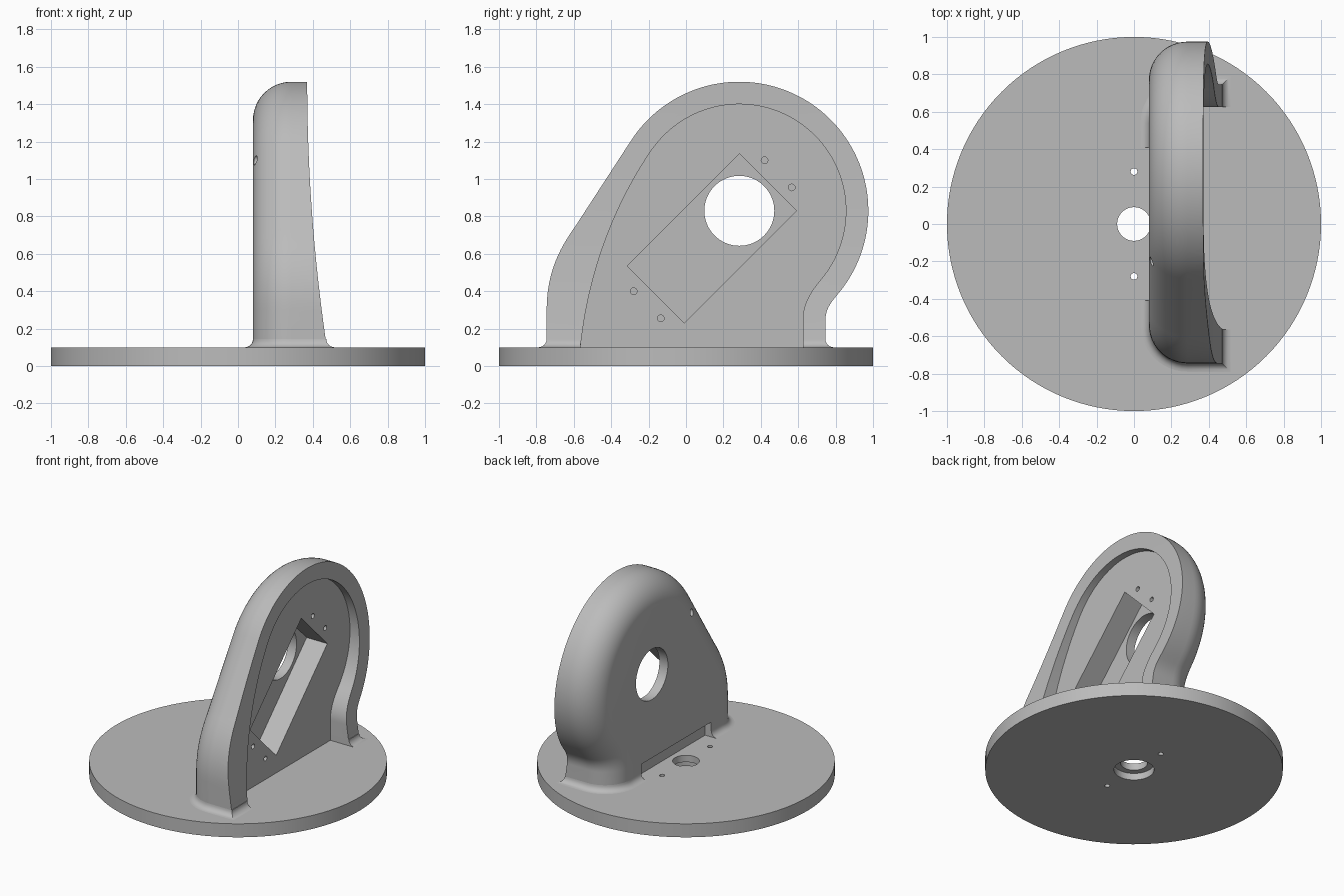
import bpy, bmesh
from math import sin, cos, radians, pi
from mathutils import Vector

cube = bpy.data.objects.get("Cube")
if cube:
    bpy.data.objects.remove(cube, do_unlink=True)

grey = bpy.data.materials.new("plain grey")
grey.use_nodes = True
COLOUR = (0.5, 0.5, 0.5, 1)
grey.diffuse_color = COLOUR
grey.node_tree.nodes["Principled BSDF"].inputs["Base Color"].default_value = COLOUR


def loft(name, rings):
    """Closed solid through a list of equal-length rings."""
    bm = bmesh.new()
    rows = [[bm.verts.new(p) for p in ring] for ring in rings]
    n = len(rows[0])
    for a, b in zip(rows, rows[1:]):
        for i in range(n):
            j = (i + 1) % n
            bm.faces.new((a[i], a[j], b[j], b[i]))
    bm.faces.new(rows[0])
    bm.faces.new(rows[-1])
    bmesh.ops.recalc_face_normals(bm, faces=bm.faces)
    mesh = bpy.data.meshes.new(name)
    bm.to_mesh(mesh)
    bm.free()
    mesh.materials.append(grey)
    obj = bpy.data.objects.new(name, mesh)
    bpy.context.collection.objects.link(obj)
    return obj


def prism(name, outline, x0, x1):
    return loft(name, [[(x, y, z) for y, z in outline] for x in (x0, x1)])


def circle(cy, cz, r, n=48):
    return [(cy + r * cos(2 * pi * i / n), cz + r * sin(2 * pi * i / n)) for i in range(n)]


def upright(name, x, y, r, z0, z1, n=48):
    return loft(name, [[(px, py, z) for px, py in circle(x, y, r, n)] for z in (z0, z1)])


def arc(r, start, end, n=72):
    steps = [radians(start + (end - start) * i / n) for i in range(n + 1)]
    return [(EYE[0] + r * cos(a), EYE[1] + r * sin(a)) for a in steps]


def bezier(a, b, c, d, n=16):
    a, b, c, d = map(Vector, (a, b, c, d))
    out = []
    for i in range(n + 1):
        t = i / n
        s = 1 - t
        out.append(tuple(a * s**3 + b * 3 * s * s * t + c * 3 * s * t * t + d * t**3))
    return out


def activate(obj):
    bpy.ops.object.select_all(action='DESELECT')
    obj.select_set(True)
    bpy.context.view_layer.objects.active = obj


def cut(obj, cutters):
    for cutter in cutters:
        activate(obj)
        mod = obj.modifiers.new("cut", 'BOOLEAN')
        mod.operation, mod.solver, mod.object = 'DIFFERENCE', 'EXACT', cutter
        bpy.ops.object.modifier_apply(modifier=mod.name)
        bpy.data.objects.remove(cutter, do_unlink=True)


def smooth(obj):
    activate(obj)
    bpy.ops.object.shade_smooth_by_angle(angle=radians(30))


# Round base with hub hole, counterbore underneath and two screw holes
base = upright("base_disc", 0, 0, 1, 0, 0.1, 128)
cut(base, [upright("hub_hole", 0, 0, 0.09, -0.1, 0.2),
           upright("counterbore", 0, 0, 0.135, -0.1, 0.05)]
    + [upright("screw_hole", 0, y, 0.018, -0.1, 0.2, 20) for y in (-0.28, 0.28)])
smooth(base)

# Outer and inner outlines of the upright housing (y, z)
EYE = (0.285, 0.83)
BOTTOM = 0.09
outer = ([(-0.745, BOTTOM)]
         + bezier((-0.745, 0.3), (-0.745, 0.52), (-0.66, 0.65), (-0.59, 0.75))
         + arc(0.69, 146.9, -41)
         + bezier((0.806, 0.377), (0.766, 0.331), (0.745, 0.295), (0.745, 0.24))[1:]
         + [(0.745, BOTTOM)])
inner = ([(-0.565, 0)]
         + bezier((-0.565, BOTTOM), (-0.53, 0.45), (-0.41, 0.82), (-0.188, 1.149), 28)
         + arc(0.57, 146, -40.4)[1:]
         + bezier((0.719, 0.46), (0.664, 0.395), (0.625, 0.33), (0.625, 0.25))[1:]
         + [(0.625, 0)])


def inset(points, d):
    out = []
    for i, p in enumerate(points):
        a, b = points[max(i - 1, 0)], points[min(i + 1, len(points) - 1)]
        t = (Vector(b) - Vector(a)).normalized()
        out.append((p[0] + t.y * d, p[1] - t.x * d))
    return out


# Housing body with a large rounded back edge
BACK, ROUND = 0.08, 0.205
rings = []
for i in range(13):
    a = radians(90 * i / 12)
    x = BACK + ROUND * (1 - cos(a))
    rings.append([(x, y, z) for y, z in inset(outer, ROUND * (1 - sin(a)))])
rings.append([(0.6, y, z) for y, z in outer])
housing = loft("housing", rings)

# Curved front trim, recess, angled pocket, holes and rear slot
trim = [(0.37 + 0.105 * ((1.52 - z) / 1.42) ** 2, z)
        for z in [1.6 - 1.6 * i / 32 for i in range(33)]]
trim = trim + [(0.8, 0), (0.8, 1.6)]
tools = [loft("front_trim", [[(x, y, z) for x, z in trim] for y in (-1.2, 1.2)]),
         prism("recess", inner, 0.32, 0.9),
         prism("pocket", [(0.285, 1.135), (0.59, 0.83), (-0.01, 0.23), (-0.315, 0.535)], 0.15, 0.7),
         prism("eye_hole", circle(*EYE, 0.187, 72), -0.2, 0.7),
         prism("rear_slot", [(-0.41, 0), (0.41, 0), (0.41, 0.21), (-0.41, 0.21)], -0.1, 0.13),
         prism("rear_mark", circle(-0.2, 1.1, 0.025, 16), 0, 0.12)]
for y, z in ((0.42, 1.1), (0.565, 0.955), (-0.28, 0.4), (-0.135, 0.255)):
    tools.append(prism("mount_hole", circle(y, z, 0.018, 16), 0.22, 0.7))
cut(housing, tools)
smooth(housing)

# Small fillets where the housing meets the base, one each side of the slot
R = 0.045
for side, label, gap in ((-1, "front", 0.565), (1, "rear", 0.625)):
    path = [(0.472, gap, 1, 0), (0.472, 0.745, 1, 1)]
    for i in range(13):
        a = radians(90 * i / 12)
        path.append((BACK + ROUND * (1 - sin(a)), 0.745 - ROUND * (1 - cos(a)), -sin(a), cos(a)))
    path.append((BACK, 0.41, -1, 0))
    section = [(-0.01, 0), (R, 0)]
    for i in range(1, 7):
        a = radians(90 * i / 6)
        section.append((R * (1 - sin(a)), R * (1 - cos(a))))
    section.append((-0.01, R))
    strip = loft(label + "_base_fillet",
                 [[(x + nx * o, side * (y + ny * o), 0.1 + u) for o, u in section]
                  for x, y, nx, ny in path])
    smooth(strip)
